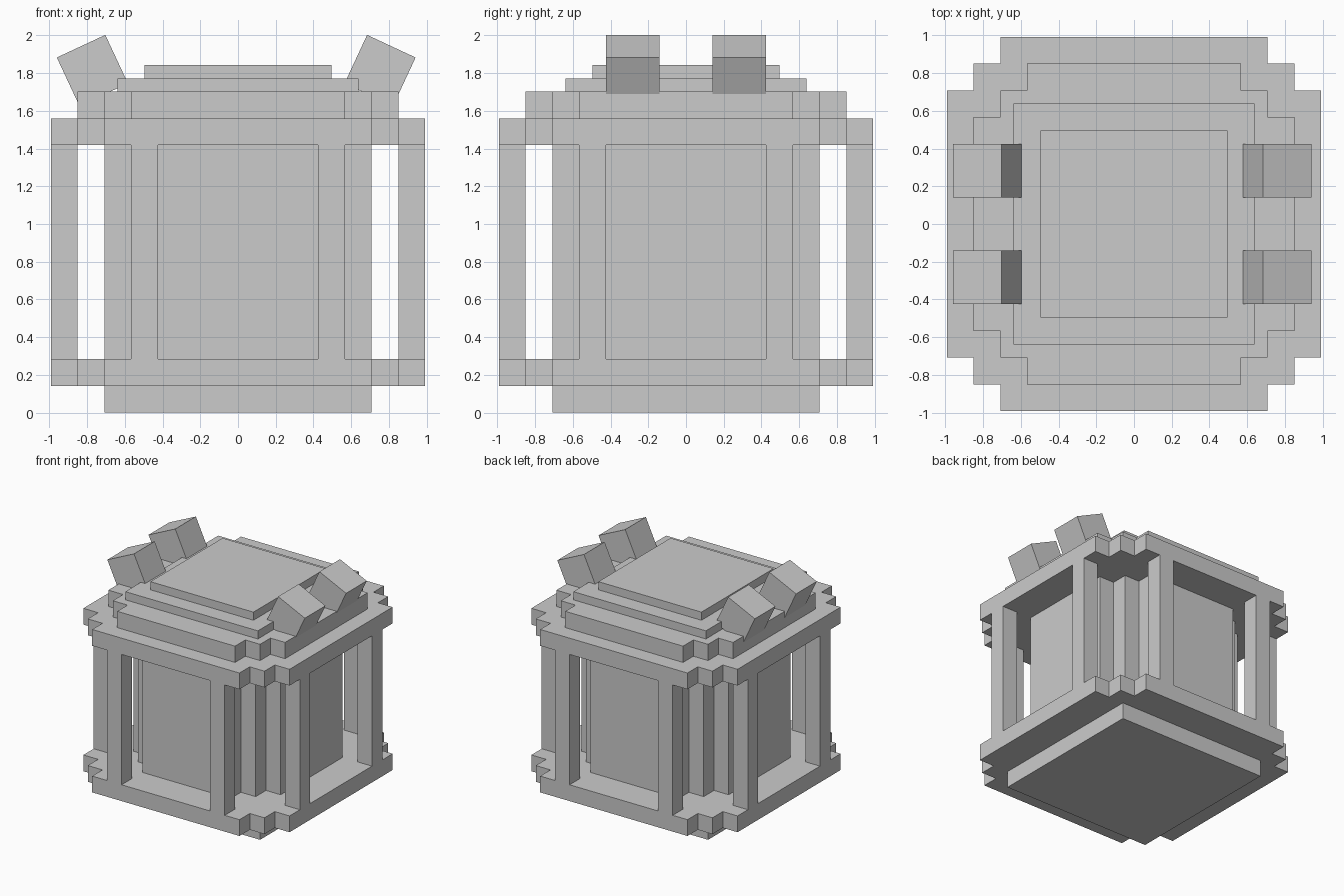
import bpy, bmesh, math

if "Cube" in bpy.data.objects:
    bpy.data.objects.remove(bpy.data.objects["Cube"])

U = 0.1418  # modelling unit


def finish(name, bm):
    bmesh.ops.recalc_face_normals(bm, faces=bm.faces)
    me = bpy.data.meshes.new(name)
    bm.to_mesh(me)
    bm.free()
    ob = bpy.data.objects.new(name, me)
    bpy.context.collection.objects.link(ob)
    return ob


def box(name, x0, x1, y0, y1, z0, z1):
    bm = bmesh.new()
    bmesh.ops.create_cube(bm, size=1)
    for v in bm.verts:
        v.co = ((x1 if v.co.x > 0 else x0) * U,
                (y1 if v.co.y > 0 else y0) * U,
                (z1 if v.co.z > 0 else z0) * U)
    return finish(name, bm)


def stepped(name, r, z0, z1):
    """Prism of half-width r with two unit steps cut from every corner."""
    corner = [(r, r - 2), (r - 1, r - 2), (r - 1, r - 1), (r - 2, r - 1), (r - 2, r)]
    pts = []
    for q in range(4):
        for x, y in corner:
            for _ in range(q):
                x, y = -y, x
            pts.append((x, y))
    bm = bmesh.new()
    face = bm.faces.new([bm.verts.new((x * U, y * U, z0 * U)) for x, y in pts])
    ext = bmesh.ops.extrude_face_region(bm, geom=[face], use_keep_orig=True)
    for v in ext["geom"]:
        if isinstance(v, bmesh.types.BMVert):
            v.co.z = z1 * U
    return finish(name, bm)


# Base, floor plate, core, ceiling plate and roof tiers
box("base", -5, 5, -5, 5, 0, 1)
stepped("floor_plate", 7, 1, 2)
stepped("core", 5, 2, 10)
stepped("ceiling_plate", 7, 10, 11)
stepped("roof_lower_tier", 6, 11, 12)
box("roof_middle_tier", -4.5, 4.5, -4.5, 4.5, 12, 12.5)
box("roof_top_tier", -3.5, 3.5, -3.5, 3.5, 12.5, 13)

# Two posts on each of the four sides
for q in range(4):
    for s in (-1, 1):
        post = box("frame_post", min(3 * s, 4 * s), max(3 * s, 4 * s), -7, -6, 2, 10)
        post.rotation_euler.z = q * math.pi / 2

# Tilted blocks sunk into the roof edges
for side, cx in ((-1, -0.772), (1, 0.753)):
    for cy in (-2, 2):
        block = box("roof_block", -1, 1, -1, 1, -1, 1)
        block.location = (cx, cy * U, 1.814)
        block.rotation_euler.y = side * math.radians(25)
